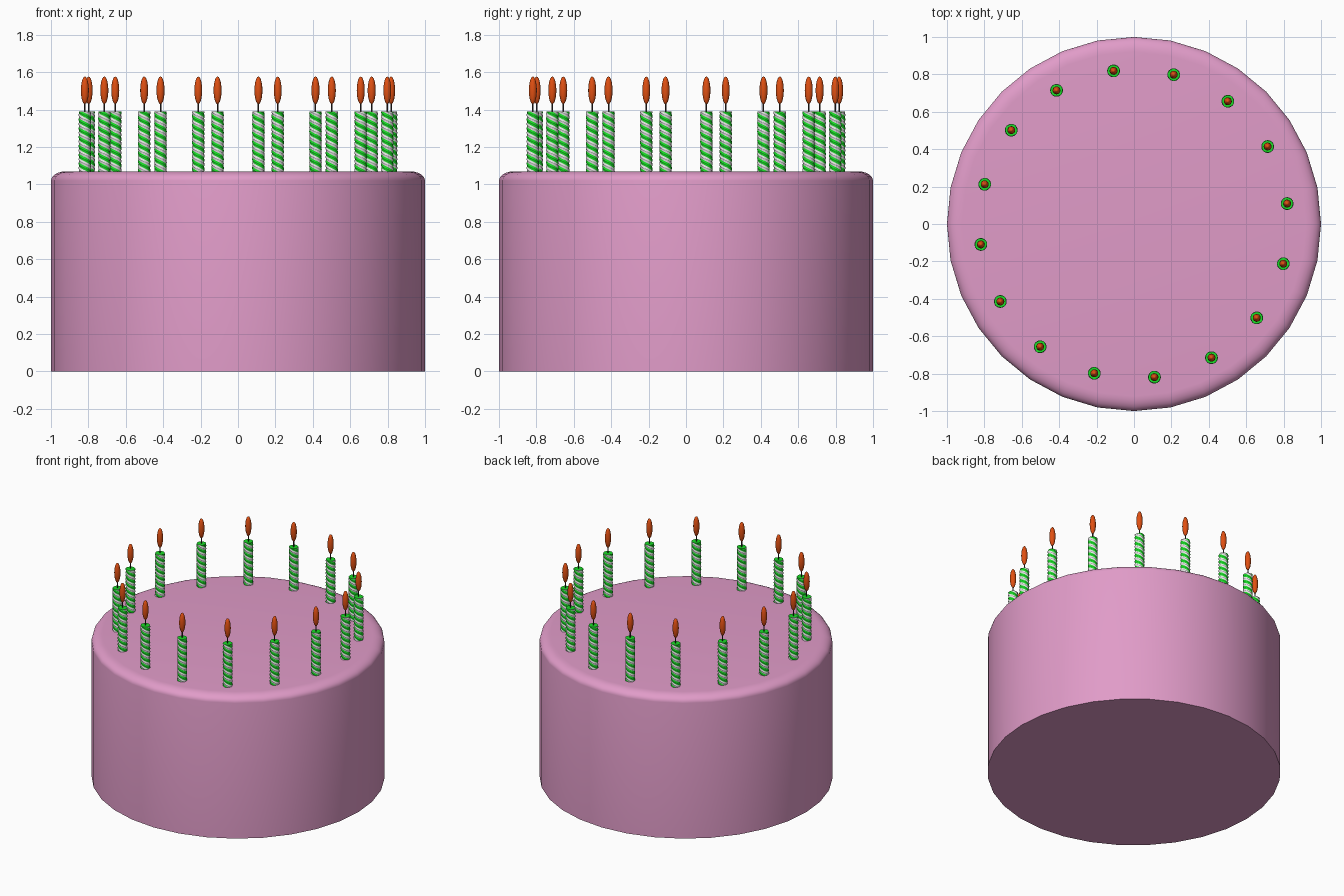
import bpy, bmesh, math

if "Cube" in bpy.data.objects:
    bpy.data.objects.remove(bpy.data.objects["Cube"])


def material(name, rgb):
    m = bpy.data.materials.new(name)
    m.diffuse_color = (*rgb, 1.0)
    m.use_nodes = True
    m.node_tree.nodes["Principled BSDF"].inputs["Base Color"].default_value = m.diffuse_color
    return m


PINK = material("pink icing", (0.75, 0.33, 0.58))
GREEN = material("candle green", (0.01, 0.72, 0.02))
WHITE = material("candle white", (0.82, 0.82, 0.82))
ORANGE = material("flame orange", (0.75, 0.08, 0.006))
DARK = material("wick dark", (0.04, 0.03, 0.03))


def lathe(name, profile, sides, mat, angle=40):
    """Spin a closed (radius, z) profile about z; radius 0 makes a pole."""
    bm = bmesh.new()
    rings = []
    for r, z in profile:
        n = 1 if r == 0 else sides
        rings.append([bm.verts.new((r * math.cos(2 * math.pi * i / sides),
                                    r * math.sin(2 * math.pi * i / sides), z)) for i in range(n)])
    for a, b in zip(rings, rings[1:]):
        for i in range(sides):
            j = (i + 1) % sides
            loop = [a[i % len(a)], a[j % len(a)], b[j % len(b)], b[i % len(b)]]
            bm.faces.new(list(dict.fromkeys(loop)))
    return finish(name, bm, [mat], angle)


def finish(name, bm, mats, angle):
    bmesh.ops.recalc_face_normals(bm, faces=bm.faces[:])
    me = bpy.data.meshes.new(name)
    bm.to_mesh(me)
    bm.free()
    for m in mats:
        me.materials.append(m)
    ob = bpy.data.objects.new(name, me)
    bpy.context.collection.objects.link(ob)
    me.shade_smooth()
    me.set_sharp_from_angle(angle=math.radians(angle))
    return ob


def twisted_candle(name):
    """Two green and two white strands wound around each other."""
    sides, rows, turns = 16, 60, 3.6
    z0, z1 = 1.05, 1.39
    bm = bmesh.new()
    rings = []
    for k in range(rows + 1):
        t = k / rows
        ring = []
        for i in range(sides):
            r = 0.0325 + 0.0015 * math.cos(4 * math.pi * (i - 2) / sides * 2)
            a = 2 * math.pi * (i / sides - turns * t)
            ring.append(bm.verts.new((r * math.cos(a), r * math.sin(a), z0 + (z1 - z0) * t)))
        rings.append(ring)
    for a, b in zip(rings, rings[1:]):
        for i in range(sides):
            j = (i + 1) % sides
            f = bm.faces.new((a[i], a[j], b[j], b[i]))
            f.material_index = (i // 4) % 2
    bm.faces.new(rings[0])
    bm.faces.new(rings[-1])
    return finish(name, bm, [GREEN, WHITE], 40)


# Cake body with softly rounded top rim
rim = [(0.92 + 0.08 * math.cos(a), 1.02 + 0.05 * math.sin(a))
       for a in (math.radians(15 * k) for k in range(7))]
lathe("cake", [(0, 0), (1, 0)] + rim + [(0, 1.07)], 32, PINK)

# Candle, wick and flame masters
candle = twisted_candle("candle")
wick = lathe("wick", [(0, 1.385), (0.004, 1.385), (0.004, 1.45), (0, 1.45)], 6, DARK)
flame_profile = [(0.0215 * math.sin(math.pi * k / 10), 1.503 - 0.074 * math.cos(math.pi * k / 10))
                 for k in range(11)]
flame_profile[0], flame_profile[-1] = (0, 1.429), (0, 1.577)
flame = lathe("flame", flame_profile, 12, ORANGE, 60)

# Sixteen candles around the rim
for k in range(16):
    a = math.radians(7.6 + 22.5 * k)
    for part in (candle, wick, flame):
        ob = part
        if k:
            ob = bpy.data.objects.new(f"{part.name}_{k + 1}", part.data)
            bpy.context.collection.objects.link(ob)
        ob.location = (0.826 * math.cos(a), 0.826 * math.sin(a), 0)
        ob.rotation_euler.z = a
